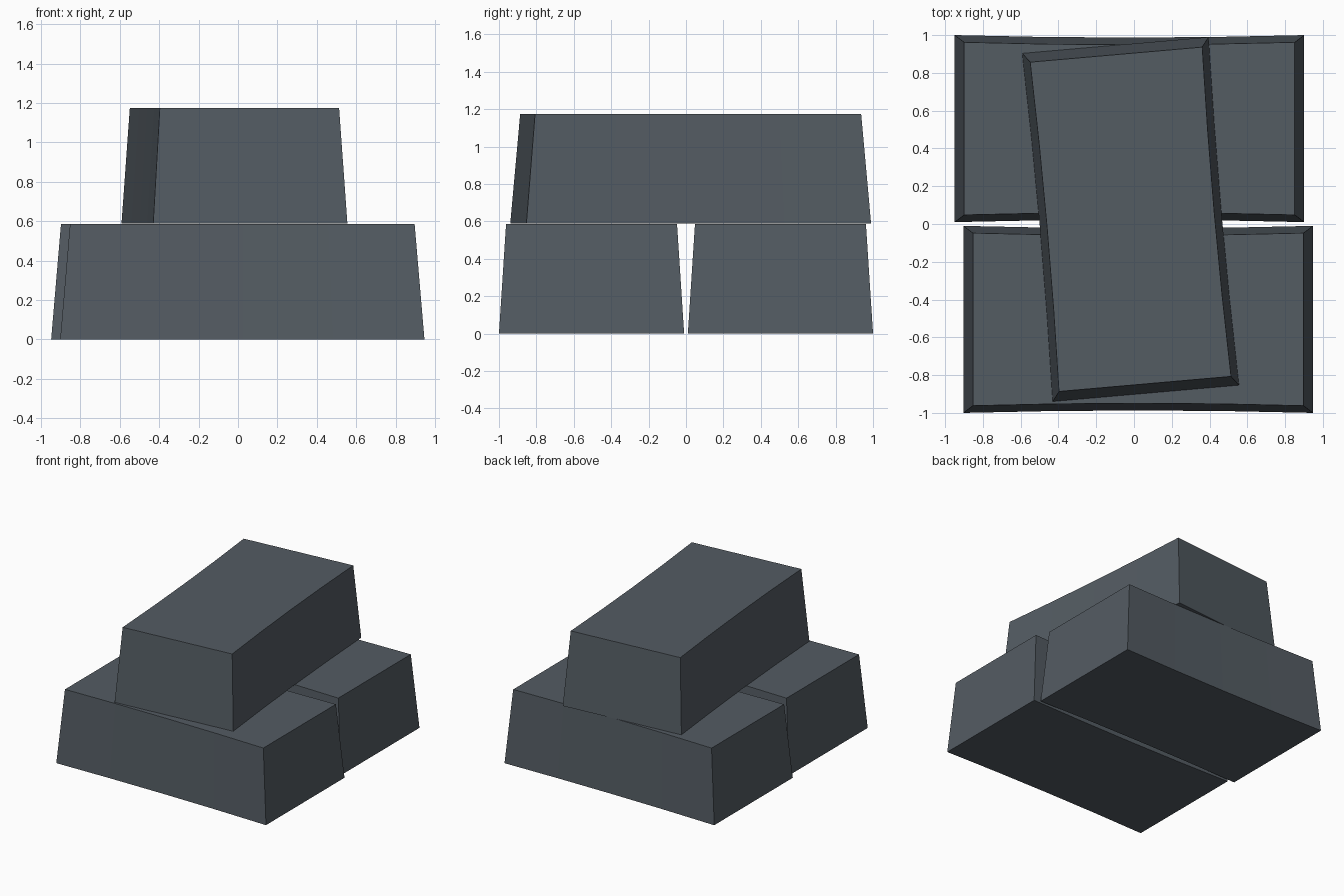
import bpy
import bmesh
import math

cube = bpy.data.objects.get("Cube")
if cube:
    bpy.data.objects.remove(cube, do_unlink=True)

# Dark steel
steel = bpy.data.materials.new("dark_steel")
steel.use_nodes = True
colour = (0.088, 0.106, 0.124, 1)
steel.diffuse_color = colour
steel.node_tree.nodes["Principled BSDF"].inputs["Base Color"].default_value = colour

HEIGHT = 0.587
SEGMENTS = 4
PINCH = 0.013


def outline(bm, half_length, half_width, z):
    """Rectangle whose long sides bow gently inward."""
    steps = [i * 2 / SEGMENTS - 1 for i in range(SEGMENTS + 1)]
    front = [(t * half_length, -half_width + PINCH * (1 - t * t), z) for t in steps]
    back = [(-x, -y, z) for x, y, z in front]
    return [bm.verts.new(co) for co in front + back]


def ingot(name, location, angle):
    bm = bmesh.new()
    base = outline(bm, 0.925, 0.495, 0)
    top = outline(bm, 0.875, 0.457, HEIGHT)
    bm.faces.new(reversed(base))
    bm.faces.new(top)
    n = len(base)
    for i in range(n):
        j = (i + 1) % n
        bm.faces.new((base[i], base[j], top[j], top[i]))
    mesh = bpy.data.meshes.new(name)
    bm.to_mesh(mesh)
    bm.free()
    mesh.materials.append(steel)
    obj = bpy.data.objects.new(name, mesh)
    obj.location = location
    obj.rotation_euler.z = math.radians(angle)
    bpy.context.collection.objects.link(obj)


# Two ingots side by side, a third laid across them
ingot("front_ingot", (0.022, -0.505, 0), 0)
ingot("back_ingot", (-0.024, 0.505, 0), 0)
ingot("top_ingot", (-0.018, 0.025, HEIGHT + 0.001), 95)
